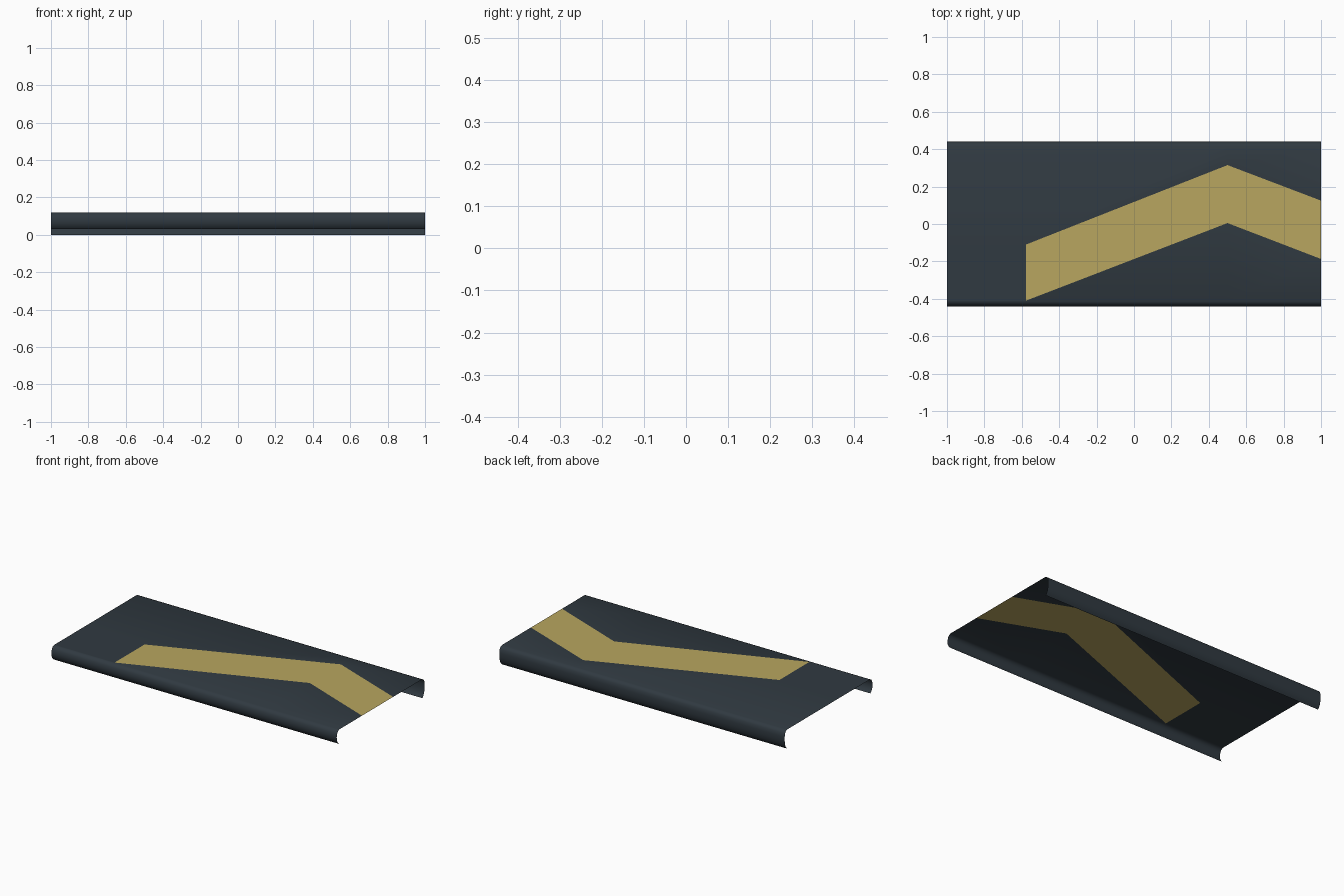
import bpy

if "Cube" in bpy.data.objects:
    bpy.data.objects.remove(bpy.data.objects["Cube"])

def material(name, rgb):
    m = bpy.data.materials.new(name)
    m.diffuse_color = (*rgb, 1)
    m.use_nodes = True
    m.node_tree.nodes["Principled BSDF"].inputs["Base Color"].default_value = m.diffuse_color
    return m

# Cross-section (y, z) of the two curled lips of the thin sheet
front = [(-0.418, 0.03), (-0.430, 0.042), (-0.438, 0.06), (-0.44, 0.08),
         (-0.436, 0.1), (-0.428, 0.113), (-0.414, 0.12)]
back = [(0.414, 0.12), (0.428, 0.114), (0.437, 0.102), (0.44, 0.08),
        (0.44, 0.055), (0.436, 0.03), (0.428, 0.012), (0.418, 0.0)]

# Stations along x: lower and upper edge of the painted chevron band
stations = [(-1.0, -0.41, -0.11), (-0.578, -0.41, -0.11),
            (0.5, 0.005, 0.315), (1.0, -0.187, 0.125)]

verts, faces, mats = [], [], []
for x, lo, hi in stations:
    verts += [(x, y, z) for y, z in front + [(lo, 0.12), (hi, 0.12)] + back]
n = len(front) + len(back) + 2
for i in range(len(stations) - 1):
    for j in range(n - 1):
        a = i * n + j
        faces.append((a, a + n, a + n + 1, a + 1))
        mats.append(1 if i > 0 and j == len(front) else 0)

# Curled sheet panel with the painted band
mesh = bpy.data.meshes.new("curled_panel")
mesh.from_pydata(verts, [], faces)
mesh.materials.append(material("dark slate", (0.030, 0.042, 0.053)))
mesh.materials.append(material("dull gold", (0.48, 0.38, 0.115)))
for p, m in zip(mesh.polygons, mats):
    p.material_index = m
    p.use_smooth = True
panel = bpy.data.objects.new("curled_panel", mesh)
bpy.context.collection.objects.link(panel)
